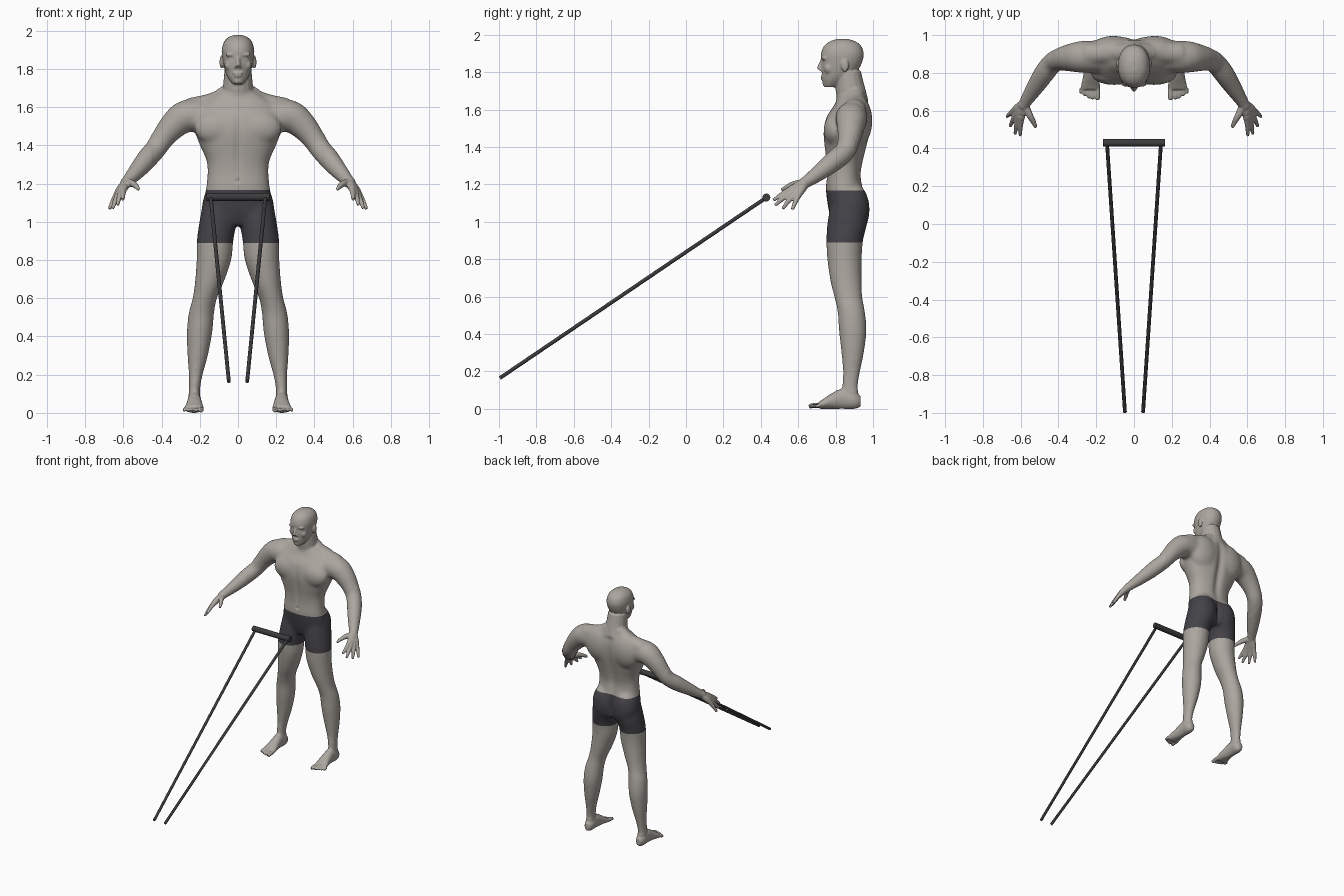
import bpy, bmesh, math
from mathutils import Vector, Matrix

cube = bpy.data.objects.get("Cube")
if cube:
    bpy.data.objects.remove(cube)

X, Y, Z = Vector((1, 0, 0)), Vector((0, 1, 0)), Vector((0, 0, 1))


def make_material(name, colour):
    mat = bpy.data.materials.new(name)
    mat.use_nodes = True
    mat.diffuse_color = (*colour, 1)
    mat.node_tree.nodes["Principled BSDF"].inputs["Base Color"].default_value = (*colour, 1)
    return mat


skin = make_material("skin", (.41, .38, .345))
fabric = make_material("dark fabric", (.058, .055, .064))
metal = make_material("dark metal", (.045, .045, .048))


def resample(rows, steps=4):
    """Smooth curve through the key rows."""
    result = []
    for i in range(len(rows) - 1):
        a, b, c, d = (rows[min(max(i + k, 0), len(rows) - 1)] for k in (-1, 0, 1, 2))
        for s in range(steps):
            t = s / steps
            result.append([q + t / 2 * (r - p + t * (2 * p - 5 * q + 4 * r - w + t * (3 * (q - r) + w - p)))
                           for p, q, r, w in zip(a, b, c, d)])
    return result + [list(rows[-1])]


def skin_rings(bm, rings):
    """Closed surface through a list of point rings."""
    verts = [[bm.verts.new(p) for p in ring] for ring in rings]
    n = len(verts[0])
    faces = [bm.faces.new((lo[i], lo[(i + 1) % n], hi[(i + 1) % n], hi[i]))
             for lo, hi in zip(verts, verts[1:]) for i in range(n)]
    faces += [bm.faces.new(verts[0]), bm.faces.new(verts[-1])]
    bmesh.ops.recalc_face_normals(bm, faces=faces)


def oval(centre, u, v, a, b, power=1.0, n=28):
    ring = []
    for i in range(n):
        c, s = math.cos(math.tau * i / n), math.sin(math.tau * i / n)
        ring.append(centre + u * math.copysign(abs(c) ** power, c) * a
                    + v * math.copysign(abs(s) ** power, s) * b)
    return ring


def column(bm, rows, side=1, power=1.0):
    """Upright loft; row = height, centre x, half width, front y, back y."""
    skin_rings(bm, [oval(Vector((side * x, (f + b) / 2, z)), X, Y, w, (b - f) / 2, power)
                    for z, x, w, f, b in resample(rows)])


def tube(bm, rows, side=1):
    """Round limb; row = x, y, z, radius."""
    rows = resample(rows)
    pts = [Vector((side * r[0], r[1], r[2])) for r in rows]
    rings = []
    for i, p in enumerate(pts):
        along = (pts[min(i + 1, len(pts) - 1)] - pts[max(i - 1, 0)]).normalized()
        u = along.cross(Y if abs(along.y) < .9 else X).normalized()
        rings.append(oval(p, u, along.cross(u), rows[i][3], rows[i][3], n=16))
    skin_rings(bm, rings)


def blob(bm, centre, size, side=1):
    place = Matrix.Translation((side * centre[0], centre[1], centre[2])) @ Matrix.Diagonal((*size, 1))
    bmesh.ops.create_uvsphere(bm, u_segments=20, v_segments=14, radius=1, matrix=place)


bm = bmesh.new()

# Torso, neck and head
column(bm, [(.98, 0, .14, .79, .95), (1.05, 0, .185, .765, .965), (1.17, 0, .168, .748, .948),
            (1.25, 0, .16, .753, .937), (1.32, 0, .165, .75, .948), (1.4, 0, .2, .74, .967),
            (1.48, 0, .228, .734, .985), (1.56, 0, .235, .75, .99), (1.62, 0, .19, .79, .98),
            (1.68, 0, .1, .82, .96)], power=.88)
tube(bm, [(0, .9, 1.62, .09), (0, .88, 1.7, .08), (0, .865, 1.8, .07)])
column(bm, [(1.72, 0, .028, .74, .8), (1.75, 0, .05, .73, .85), (1.78, 0, .065, .728, .89),
            (1.82, 0, .076, .724, .925), (1.86, 0, .083, .722, .944), (1.9, 0, .085, .722, .95),
            (1.94, 0, .074, .738, .937), (1.965, 0, .051, .77, .905), (1.978, 0, .02, .81, .865)],
       power=.92)

# Nose, lips and chin
tube(bm, [(0, .728, 1.862, .009), (0, .716, 1.835, .011), (0, .712, 1.814, .014)])
blob(bm, (0, .728, 1.778), (.026, .009, .007))
blob(bm, (0, .73, 1.764), (.022, .009, .007))
blob(bm, (0, .744, 1.738), (.025, .014, .016))

for side in (1, -1):
    # Face halves and ears
    blob(bm, (.034, .739, 1.874), (.034, .014, .01), side)
    blob(bm, (.012, .723, 1.812), (.009, .011, .008), side)
    blob(bm, (.045, .764, 1.82), (.026, .026, .03), side)
    blob(bm, (.086, .85, 1.835), (.011, .021, .034), side)

    # Chest, back and seat muscles
    tube(bm, [(.03, .905, 1.685, .05), (.12, .905, 1.625, .055), (.25, .9, 1.585, .065)], side)
    blob(bm, (.105, .797, 1.49), (.125, .062, .09), side)
    blob(bm, (.11, .917, 1.54), (.13, .08, .14), side)
    blob(bm, (.09, .885, 1.065), (.1, .098, .15), side)

    # Arm
    tube(bm, [(.16, .885, 1.55, .085), (.27, .885, 1.553, .086), (.34, .88, 1.502, .074),
              (.39, .872, 1.442, .062), (.43, .853, 1.382, .056), (.475, .797, 1.33, .055),
              (.53, .715, 1.265, .044), (.575, .645, 1.215, .032), (.59, .62, 1.2, .03)], side)

    # Hand: thumb, then four fingers fanning out of the palm
    tube(bm, [(.58, .63, 1.205, .024), (.552, .575, 1.2, .018), (.532, .54, 1.185, .014),
              (.52, .51, 1.17, .009)], side)
    wrist = Vector((.583, .635, 1.205))
    for tip in ((.602, .467, 1.116), (.63, .475, 1.088), (.656, .517, 1.07), (.673, .568, 1.066)):
        tip = Vector(tip)
        rows = []
        for t, r in ((0, .026), (.3, .023), (.52, .017), (.76, .013), (1, .009)):
            p = wrist.lerp(tip, t) + Vector((.4, 0, .5)) * .06 * t * (1 - t)
            rows.append((*p, r))
        tube(bm, rows, side)

    # Leg
    column(bm, [(.03, .228, .034, .85, .925), (.12, .228, .03, .835, .92), (.2, .221, .037, .838, .932),
                (.3, .211, .054, .83, .952), (.42, .201, .067, .817, .966), (.52, .192, .067, .81, .957),
                (.6, .174, .064, .792, .943), (.68, .151, .075, .772, .94), (.8, .126, .091, .755, .94),
                (.9, .12, .096, .75, .947), (.99, .107, .097, .755, .968), (1.08, .098, .09, .77, .965)],
           side)

    # Foot and toes
    foot = [(.228, .934, .04, .018, .028), (.228, .9, .046, .036, .046), (.228, .84, .056, .036, .056),
            (.228, .78, .042, .042, .042), (.23, .735, .027, .05, .027), (.231, .712, .02, .05, .02)]
    skin_rings(bm, [oval(Vector((side * x, y, z)), X, Z, a, b) for x, y, z, a, b in resample(foot)])
    for x, y, r in ((.193, .657, .014), (.219, .66, .01), (.241, .666, .009), (.262, .677, .009), (.281, .69, .009)):
        tube(bm, [(x, .72, .02, r), (x, y + .02, .017, r), (x, y, .012, r * .85)], side)

# Fuse the parts into one smooth surface
rough = bpy.data.meshes.new("body_parts")
bm.to_mesh(rough)
bm.free()
body = bpy.data.objects.new("body", rough)
bpy.context.collection.objects.link(body)
remesh = body.modifiers.new("fuse", "REMESH")
remesh.mode = "VOXEL"
remesh.voxel_size = .0052
soften = body.modifiers.new("soften", "SMOOTH")
soften.factor = .5
soften.iterations = 5
graph = bpy.context.evaluated_depsgraph_get()
fused = bpy.data.meshes.new_from_object(body.evaluated_get(graph))
body.modifiers.clear()
body.data = fused
bpy.data.meshes.remove(rough)

bm = bmesh.new()
bm.from_mesh(fused)

# Blend the muscles of trunk, shoulders and thighs further
trunk = [v for v in bm.verts if .1 < v.co.z < 1.69 and abs(v.co.x) < .45]
for _ in range(35):
    bmesh.ops.smooth_vert(bm, verts=trunk, factor=.5, use_axis_x=True, use_axis_y=True, use_axis_z=True)


def groove(low, high, back, depth, width):
    """Vertical crease on the midline."""
    for v in bm.verts:
        if low < v.co.z < high and (v.co.y > .86) == back:
            fade = math.sin(math.pi * (v.co.z - low) / (high - low))
            v.co.y += (-depth if back else depth) * fade * math.exp(-(v.co.x / width) ** 2)


def press(centre, radius, push):
    """Soft local push, on both sides."""
    for v in bm.verts:
        d = (Vector((abs(v.co.x), v.co.y, v.co.z)) - Vector(centre)).length
        if d < radius * 3:
            v.co.y += push * math.exp(-(d / radius) ** 2)


# Spine, breastbone and seat creases, eye sockets, eyes and navel
groove(1.12, 1.72, True, .018, .03)
groove(1.2, 1.6, False, .008, .02)
groove(.96, 1.17, True, .02, .016)
press((.033, .728, 1.853), .013, .006)
press((.033, .733, 1.851), .007, -.003)
press((0, .75, 1.215), .01, .008)
for v in bm.verts:
    v.co.z = max(v.co.z, 0)

# Shorts: cut clean hems and colour the band between them
WAIST, HEM = 1.167, .89
for height in (WAIST, HEM):
    bmesh.ops.bisect_plane(bm, geom=bm.verts[:] + bm.edges[:] + bm.faces[:],
                           plane_co=(0, 0, height), plane_no=Z)
fused.materials.clear()
fused.materials.append(skin)
fused.materials.append(fabric)
for f in bm.faces:
    f.smooth = True
    c = f.calc_center_median()
    f.material_index = int(HEM < c.z < WAIST and abs(c.x) < .35)
bm.to_mesh(fused)
bm.free()


def rod(name, start, end, radius):
    start, end = Vector(start), Vector(end)
    bpy.ops.mesh.primitive_cylinder_add(vertices=20, radius=radius, depth=(end - start).length,
                                        location=(start + end) / 2)
    ob = bpy.context.object
    ob.name = name
    ob.rotation_euler = (end - start).to_track_quat("Z", "Y").to_euler()
    ob.data.materials.append(metal)
    bpy.ops.object.shade_smooth_by_angle()


# Pull handle: grip bar with two long shafts
rod("grip_bar", (-.165, .43, 1.13), (.165, .43, 1.13), .021)
for name, side in (("left_shaft", 1), ("right_shaft", -1)):
    rod(name, (side * .143, .43, 1.13), (side * .048, -.995, .165), .01)
